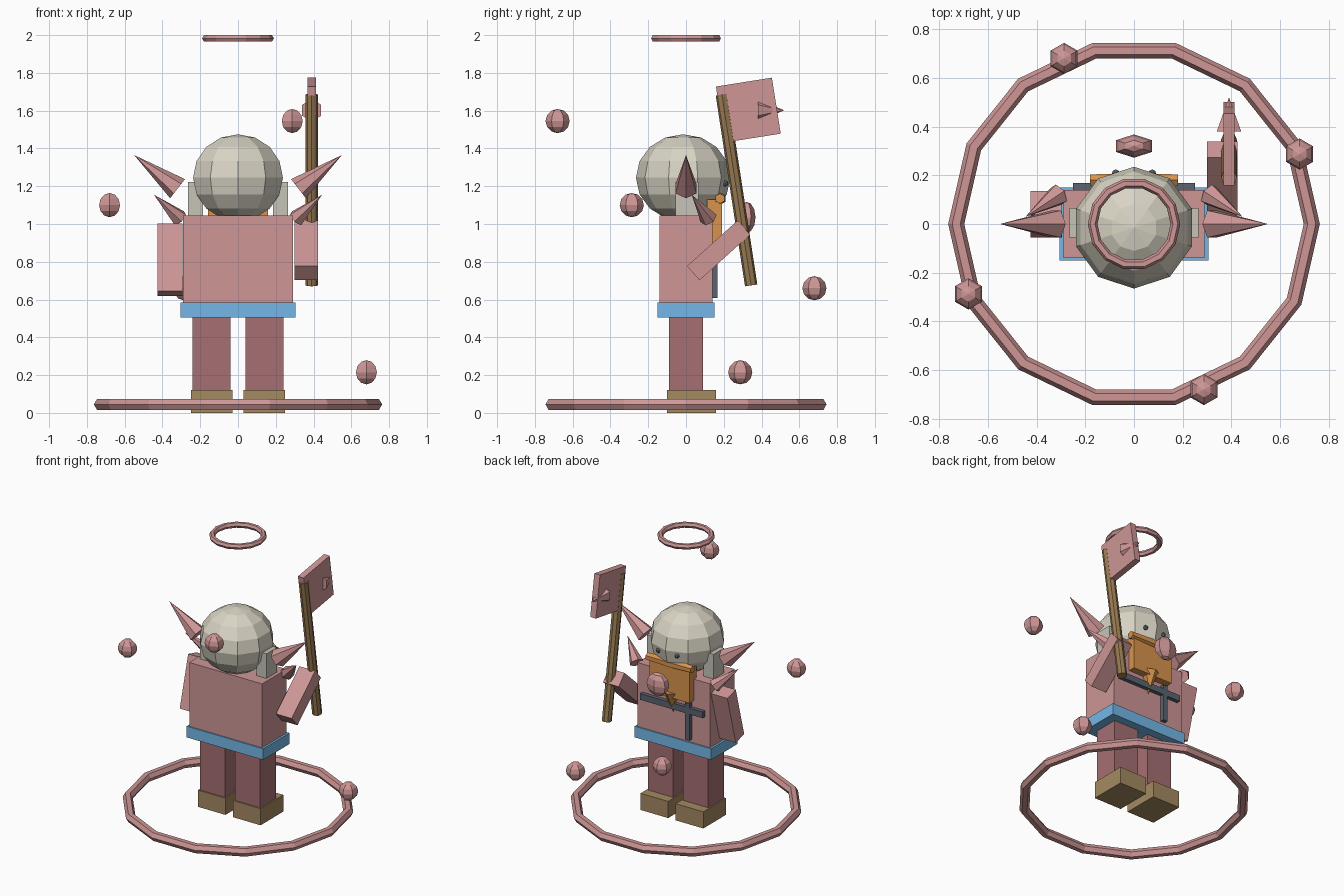
import bpy
import bmesh
import math
from mathutils import Matrix, Vector

cube = bpy.data.objects.get("Cube")
if cube:
    bpy.data.objects.remove(cube, do_unlink=True)


def material(name, rgb):
    # Colours are given in display values and converted to linear
    lin = [((c + 0.055) / 1.055) ** 2.4 for c in rgb] + [1]
    m = bpy.data.materials.new(name)
    m.use_nodes = True
    m.diffuse_color = lin
    m.node_tree.nodes["Principled BSDF"].inputs["Base Color"].default_value = lin
    return m


PINK = material("rose", (0.81, 0.59, 0.59))
MAROON = material("dull maroon", (0.65, 0.44, 0.45))
STONE = material("pale stone", (0.85, 0.83, 0.77))
GREY = material("warm grey", (0.78, 0.77, 0.72))
BLUE = material("belt blue", (0.47, 0.74, 0.93))
BOOT = material("boot tan", (0.64, 0.54, 0.38))
WOOD = material("wood brown", (0.60, 0.48, 0.32))
ORANGE = material("beard orange", (0.85, 0.58, 0.30))
DARK = material("slate", (0.36, 0.39, 0.44))


def finish(name, bm, mat):
    bmesh.ops.recalc_face_normals(bm, faces=bm.faces)
    mesh = bpy.data.meshes.new(name)
    bm.to_mesh(mesh)
    bm.free()
    mesh.materials.append(mat)
    ob = bpy.data.objects.new(name, mesh)
    bpy.context.collection.objects.link(ob)
    return ob


def box(name, center, size, mat, tilt=0):
    """Box with an optional tilt in degrees about x."""
    bm = bmesh.new()
    m = (Matrix.Translation(center) @ Matrix.Rotation(math.radians(tilt), 4, 'X')
         @ Matrix.Diagonal((*size, 1)))
    bmesh.ops.create_cube(bm, size=1, matrix=m)
    return finish(name, bm, mat)


def ball(name, center, radii, mat, segs, rings):
    bm = bmesh.new()
    m = Matrix.Translation(center) @ Matrix.Diagonal((*radii, 1))
    bmesh.ops.create_uvsphere(bm, u_segments=segs, v_segments=rings, radius=1, matrix=m)
    return finish(name, bm, mat)


def cone(name, base, tip, r1, r2, mat, segs=6):
    """Cone or cylinder running from base to tip."""
    a, b = Vector(base), Vector(tip)
    bm = bmesh.new()
    turn = (b - a).to_track_quat('Z', 'Y').to_matrix().to_4x4()
    m = Matrix.Translation((a + b) / 2) @ turn
    bmesh.ops.create_cone(bm, cap_ends=True, segments=segs, radius1=r1, radius2=r2,
                          depth=(b - a).length, matrix=m)
    bmesh.ops.remove_doubles(bm, verts=bm.verts, dist=1e-5)
    return finish(name, bm, mat)


def ring(name, z, major, minor, mat, segs=14, sides=6):
    bm = bmesh.new()
    loops = []
    for i in range(segs):
        t = math.tau * i / segs
        loop = []
        for j in range(sides):
            p = math.tau * j / sides
            r = major + minor * math.cos(p)
            loop.append(bm.verts.new((r * math.cos(t), r * math.sin(t),
                                      z + minor * math.sin(p))))
        loops.append(loop)
    for i in range(segs):
        a, b = loops[i], loops[(i + 1) % segs]
        for j in range(sides):
            k = (j + 1) % sides
            bm.faces.new((a[j], b[j], b[k], a[k]))
    return finish(name, bm, mat)


# Rings at the feet and above the head
ring("ground_ring", 0.045, 0.73, 0.033, PINK)
ring("halo", 1.983, 0.17, 0.02, PINK)

# Orbs rising in a spiral
for i in range(4):
    t = math.radians(22.9 - 90 * i)
    x, y = 0.738 * math.cos(t), 0.738 * math.sin(t)
    z = (0.215, 1.545, 1.10, 0.66)[i]
    ball(f"orb_{i + 1}", (x, y, z), (0.064,) * 3, PINK, 6, 6)

# Parts that repeat on both sides
for side, s in (("left", 1), ("right", -1)):
    box(f"{side}_leg", (s * 0.14, 0, 0.32), (0.2, 0.18, 0.42), MAROON)
    box(f"{side}_boot", (s * 0.14, 0.03, 0.06), (0.22, 0.26, 0.12), BOOT)
    box(f"{side}_cheek_guard", (s * 0.225, 0.005, 1.13), (0.08, 0.12, 0.185), GREY)
    cone(f"{side}_large_spike", (s * 0.32, 0, 1.187), (s * 0.55, 0, 1.365),
         0.064, 0, PINK)
    cone(f"{side}_small_spike", (s * 0.31, 0.12, 1.03), (s * 0.445, 0.03, 1.155),
         0.047, 0, PINK)
    ball(f"{side}_eye", (s * 0.075, 0.208, 1.215), (0.016,) * 3, DARK, 8, 6)
    cone(f"{side}_moustache", (0, 0.18, 1.135), (s * 0.18, 0.18, 1.135),
         0.034, 0.027, ORANGE)

# Body and head
box("torso", (0, 0, 0.81), (0.58, 0.28, 0.47), PINK)
box("belt", (0, 0, 0.545), (0.61, 0.3, 0.08), BLUE)
ball("head", (0, -0.015, 1.245), (0.25, 0.25, 0.23), STONE, 10, 8)

# Beard, braid and round nose gem
box("beard", (0, 0.15, 1.01), (0.32, 0.08, 0.24), ORANGE)
cone("beard_braid", (0, 0.16, 0.93), (0, 0.145, 0.77), 0.06, 0, ORANGE)
ball("round_gem", (0, 0.32, 1.035), (0.085, 0.048, 0.083), PINK, 6, 6)

# Straps on the chest
box("cross_strap", (0, 0.15, 0.82), (0.5, 0.035, 0.045), DARK)
box("hanging_strap", (-0.127, 0.15, 0.74), (0.035, 0.035, 0.265), DARK)

# Arms
box("left_arm", (0.362, 0.172, 0.86), (0.125, 0.1, 0.36), PINK, -48)
box("right_arm", (-0.36, 0.04, 0.81), (0.13, 0.1, 0.37), PINK, -15)

# Raised axe
cone("axe_handle", (0.39, 0.345, 0.675), (0.39, 0.19, 1.685), 0.033, 0.033, WOOD, 8)
box("axe_head", (0.39, 0.33, 1.603), (0.045, 0.3, 0.3), PINK, 9)
cone("axe_spike", (0.39, 0.38, 1.602), (0.39, 0.52, 1.602), 0.058, 0, PINK)
